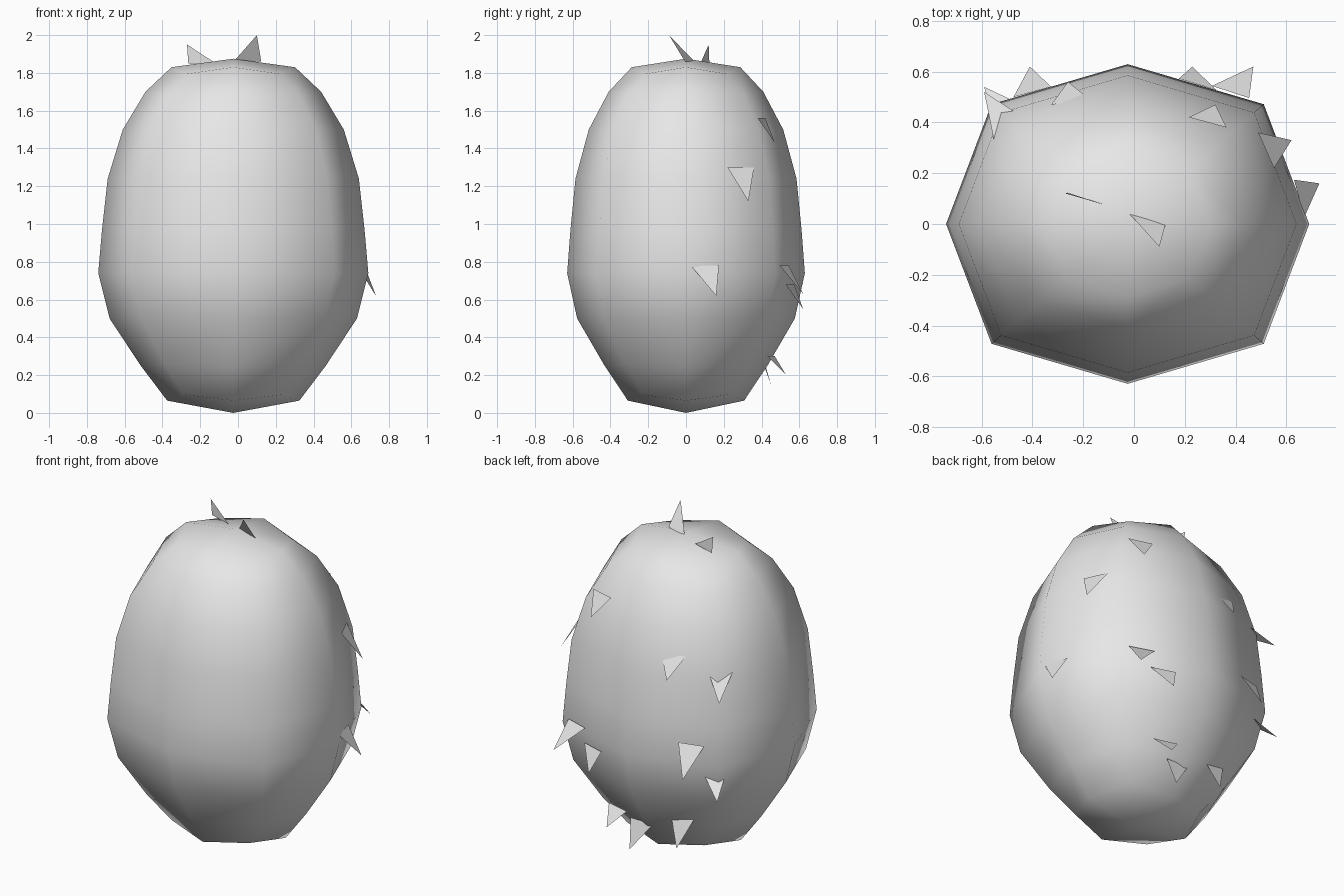
import bpy
import bmesh
from math import cos, sin, radians
from mathutils import Vector

default_cube = bpy.data.objects.get("Cube")
if default_cube:
    bpy.data.objects.remove(default_cube, do_unlink=True)

# One plain grey for everything
grey = bpy.data.materials.new("plain_grey")
grey.use_nodes = True
colour = (0.8, 0.8, 0.8, 1)
grey.diffuse_color = colour
grey.node_tree.nodes["Principled BSDF"].inputs["Base Color"].default_value = colour


def make_object(name, bm, smooth):
    """Turn a bmesh into a named grey object."""
    mesh = bpy.data.meshes.new(name)
    for face in bm.faces:
        face.smooth = smooth
    bm.to_mesh(mesh)
    bm.free()
    mesh.materials.append(grey)
    part = bpy.data.objects.new(name, mesh)
    bpy.context.collection.objects.link(part)
    return part


def build_body():
    """Eight-sided egg with slightly squared corners, narrower front to back."""
    sides, centre_x, depth_ratio = 8, -0.025, 0.88
    profile = [(0.35, 0.065), (0.49, 0.25), (0.655, 0.5), (0.715, 0.74),
               (0.695, 0.97), (0.665, 1.24), (0.585, 1.5), (0.465, 1.7),
               (0.327, 1.83)]
    bm = bmesh.new()
    rings = []
    for radius, height in profile:
        ring = []
        for side in range(sides):
            angle = radians(45 * side)
            is_corner = side % 2
            # Corners bulge outward and curl in towards the middle at the ends
            reach = radius * (1.06 if is_corner else 1)
            curl = 0.035 * ((height - 0.94) / 0.89) ** 5 if is_corner else 0
            ring.append(bm.verts.new((centre_x + reach * cos(angle),
                                      reach * depth_ratio * sin(angle),
                                      height - curl)))
        rings.append(ring)
    for lower, upper in zip(rings, rings[1:]):
        for side in range(sides):
            after = (side + 1) % sides
            bm.faces.new((lower[side], lower[after], upper[after], upper[side]))
    # Shallow caps
    bottom = bm.verts.new((centre_x, 0, 0))
    top = bm.verts.new((centre_x, 0, 1.875))
    for side in range(sides):
        after = (side + 1) % sides
        bm.faces.new((bottom, rings[0][after], rings[0][side]))
        bm.faces.new((top, rings[-1][side], rings[-1][after]))
    bmesh.ops.recalc_face_normals(bm, faces=bm.faces[:])
    make_object("body", bm, smooth=True)


def build_spike(name, tip, root, heading):
    """Thin triangular flake: a level root edge on the body and a free tip."""
    half_edge = Vector((cos(radians(heading)), sin(radians(heading)), 0)) * 0.077
    tip, root = Vector(tip), Vector(root)
    corners = [root - half_edge, root + half_edge, tip]
    outward = Vector((root.x, root.y, 0.3))
    normal = (corners[1] - corners[0]).cross(tip - corners[0])
    if normal.dot(outward) < 0:
        corners.reverse()
    bm = bmesh.new()
    bm.faces.new([bm.verts.new(corner) for corner in corners])
    make_object(name, bm, smooth=False)


build_body()

# Flakes: tip, middle of the root edge, heading of that edge in degrees
spikes = {
    "crown_spike_front": ((0.1, -0.09, 2), (0.05, 0.02, 1.86), -19),
    "crown_spike_back": ((-0.27, 0.12, 1.95), (-0.19, 0.1, 1.85), -18),
    "left_upper_spike": ((0.62, 0.33, 1.12), (0.52, 0.29, 1.3), 114),
    "left_middle_spike": ((0.73, 0.16, 0.62), (0.65, 0.1, 0.78), 105),
    "back_left_upper_spike": ((0.32, 0.47, 1.43), (0.29, 0.4, 1.56), -15),
    "back_left_middle_spike": ((0.47, 0.62, 0.63), (0.38, 0.52, 0.78), -18),
    "back_left_inner_spike": ((0.23, 0.62, 0.55), (0.25, 0.55, 0.68), -17),
    "back_left_lower_spike": ((0.17, 0.53, 0.2), (0.15, 0.45, 0.3), -15),
    "back_lower_spike": ((0.07, 0.45, 0.06), (0.02, 0.4, 0.23), 0),
    "back_right_inner_spike": ((-0.26, 0.56, 1.23), (-0.25, 0.48, 1.36), 8),
    "back_right_upper_spike": ((-0.59, 0.52, 1.16), (-0.5, 0.37, 1.29), 52),
    "back_right_middle_spike": ((-0.41, 0.62, 0.68), (-0.4, 0.52, 0.86), 15),
    "back_right_outer_spike": ((-0.59, 0.54, 0.56), (-0.48, 0.41, 0.7), 40),
    "back_right_lower_spike": ((-0.25, 0.45, 0.15), (-0.25, 0.39, 0.33), 5),
}
for name, (tip, root, heading) in spikes.items():
    build_spike(name, tip, root, heading)
